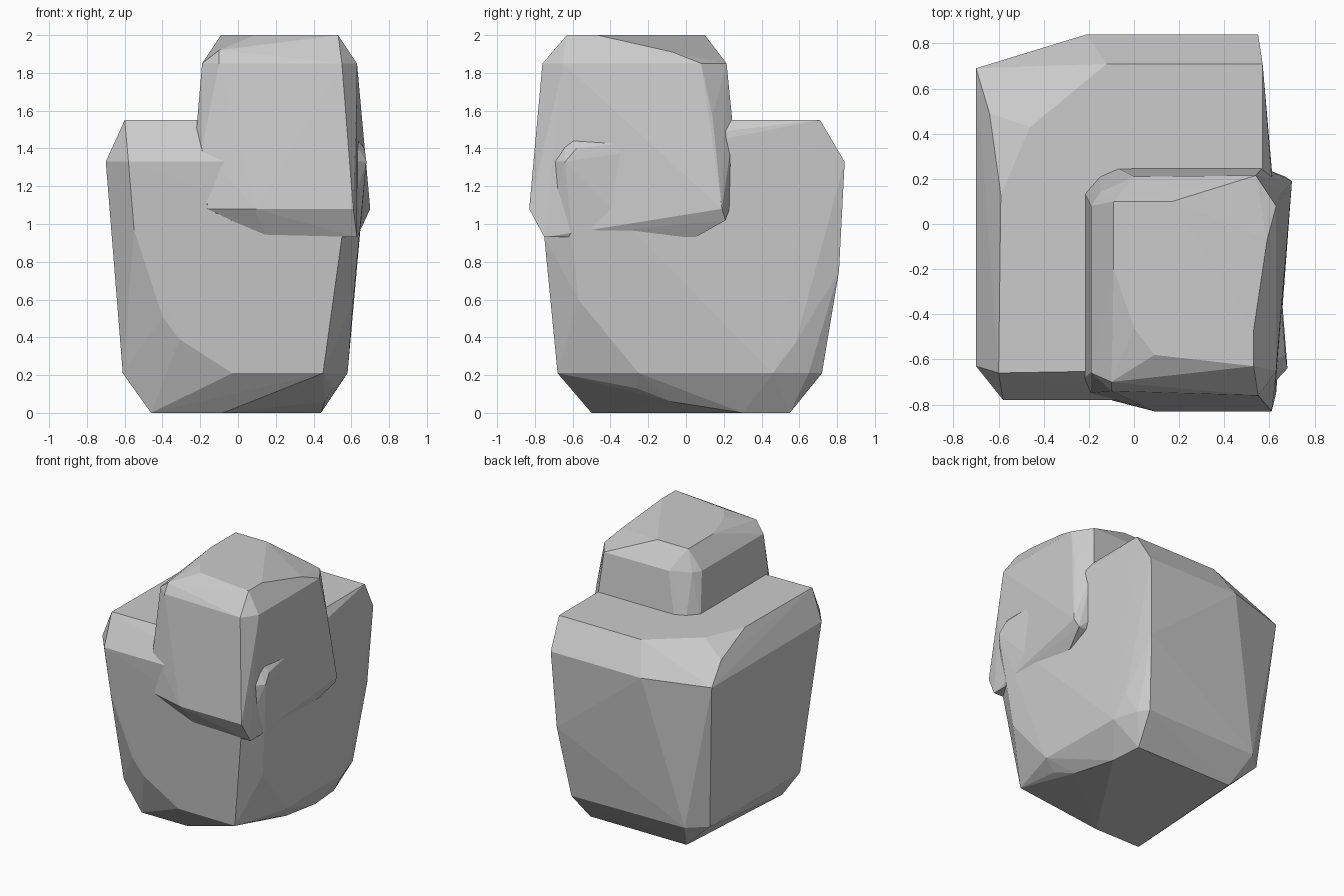
import bpy
import bmesh


def faceted_rock(name, levels, extra):
    """Convex rock wrapped round outlines {z: [(x, y)...]} plus loose chip corners."""
    points = [(x, y, z) for z, outline in levels.items() for x, y in outline]
    bm = bmesh.new()
    for p in points + extra:
        bm.verts.new(p)
    hull = bmesh.ops.convex_hull(bm, input=bm.verts)
    unused = {v for v in hull["geom_interior"] + hull["geom_unused"]
              if isinstance(v, bmesh.types.BMVert) and v.is_valid}
    bmesh.ops.delete(bm, geom=list(unused), context="VERTS")
    bmesh.ops.dissolve_limit(bm, angle_limit=0.02, verts=bm.verts, edges=bm.edges)
    bmesh.ops.recalc_face_normals(bm, faces=bm.faces)
    mesh = bpy.data.meshes.new(name)
    bm.to_mesh(mesh)
    bm.free()
    obj = bpy.data.objects.new(name, mesh)
    bpy.context.collection.objects.link(obj)
    return obj


# Large base boulder, tapering towards the ground
faceted_rock("base_rock", {
    0.0: [(-0.46, -0.50), (-0.08, -0.50), (0.44, 0.30), (0.42, 0.55), (-0.39, 0.55)],
    0.21: [(-0.61, -0.50), (-0.03, -0.675), (0.45, -0.68), (0.58, -0.25),
           (0.57, 0.46), (0.51, 0.65), (0.46, 0.72), (-0.48, 0.70), (-0.61, 0.585)],
    1.33: [(-0.70, -0.63), (-0.58, -0.78), (0.55, -0.78), (0.68, -0.64),
           (0.55, 0.84), (-0.21, 0.84), (-0.70, 0.69)],
    1.55: [(-0.60, -0.66), (0.55, -0.64), (0.57, 0.25), (0.57, 0.71),
           (-0.12, 0.71), (-0.46, 0.43), (-0.59, 0.13)],
}, [
    (-0.55, -0.745, 0.97), (-0.40, -0.70, 0.51), (-0.31, -0.69, 0.39),  # front left
    (0.55, -0.75, 0.93), (0.64, -0.61, 0.93), (0.61, -0.57, 0.60),      # front right
    (0.50, -0.26, 0.13), (0.46, -0.08, 0.06),                           # underside
    (0.56, 0.58, 0.37), (0.52, 0.81, 0.75),                             # back right
    (-0.64, 0.49, 1.45), (0.67, -0.58, 1.40), (0.61, 0.25, 1.46),       # top rim
])

# Smaller boulder sunk into the front right of the base
faceted_rock("upper_rock", {
    0.93: [(0.15, -0.74), (0.63, -0.75), (0.62, 0.05), (0.05, 0.05)],
    1.08: [(-0.16, -0.765), (0.09, -0.83), (0.61, -0.83), (0.70, 0.19),
           (0.60, 0.23), (-0.10, 0.22), (-0.18, 0.12)],
    1.50: [(-0.22, -0.68), (-0.22, 0.14), (-0.15, 0.22), (-0.08, 0.25), (0.57, 0.25)],
    1.85: [(-0.19, -0.66), (-0.10, -0.74), (0.55, -0.76), (0.63, -0.65), (0.63, 0.08),
           (0.54, 0.215), (0.0, 0.21), (-0.15, 0.14), (-0.19, 0.08)],
    2.0: [(-0.09, 0.10), (0.17, 0.10), (0.53, -0.47), (0.53, -0.63), (0.09, -0.58),
          (0.0, -0.46), (-0.09, -0.20)],
}, [
    (-0.19, -0.75, 1.40), (-0.10, -0.70, 1.92), (0.63, -0.67, 1.75),
    (0.59, -0.07, 1.91), (0.65, 0.14, 1.57), (0.67, 0.21, 1.02),
])
